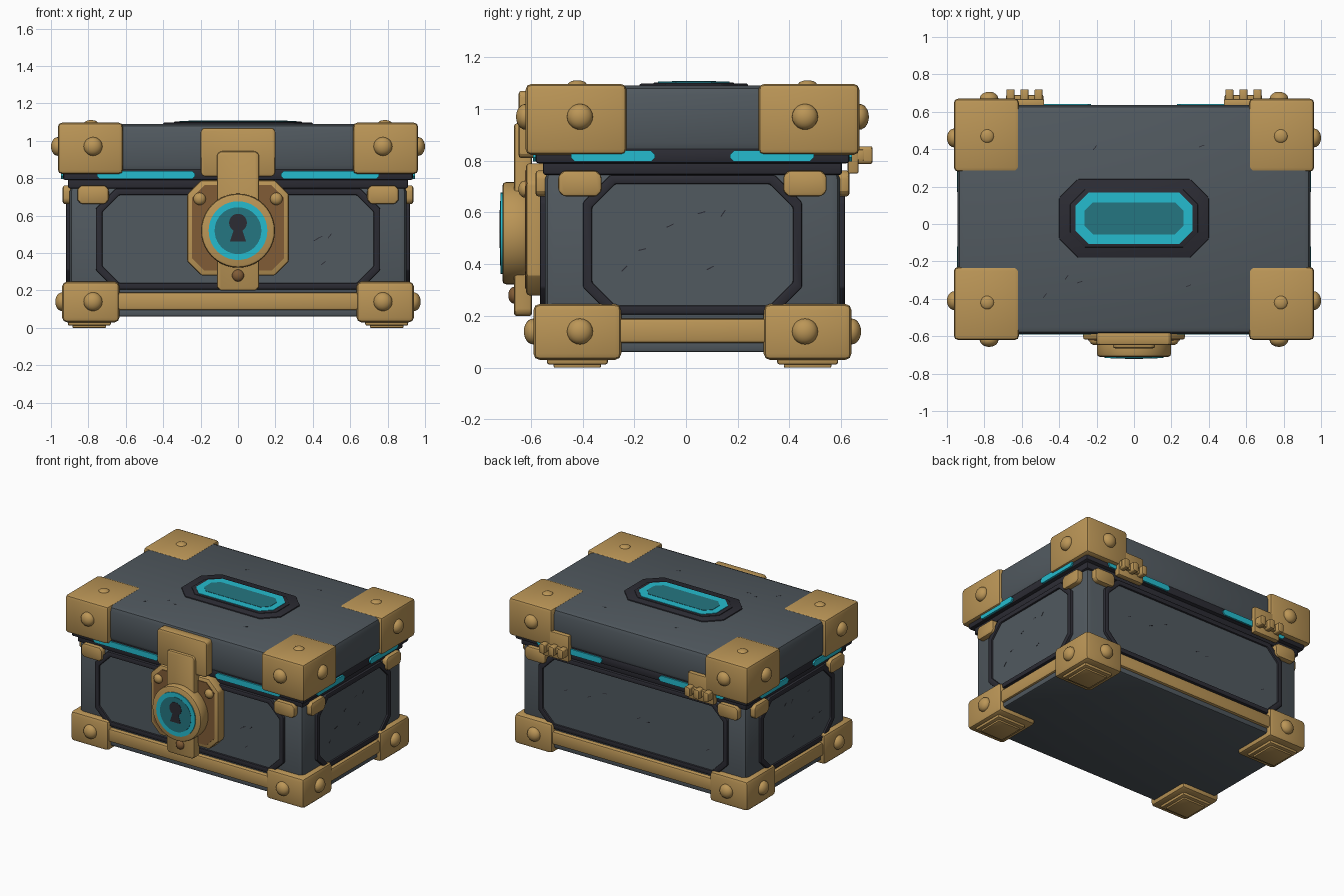
import bpy, bmesh, math, random
from mathutils import Matrix, Vector

if "Cube" in bpy.data.objects:
    bpy.data.objects.remove(bpy.data.objects["Cube"])


def material(name, r, g, b):
    m = bpy.data.materials.new(name)
    m.use_nodes = True
    m.diffuse_color = (r, g, b, 1)
    m.node_tree.nodes["Principled BSDF"].inputs["Base Color"].default_value = (r, g, b, 1)
    return m


SLATE = material("slate", 0.082, 0.1, 0.115)
DARK = material("dark trim", 0.025, 0.025, 0.034)
GOLD = material("gold", 0.5, 0.305, 0.095)
BROWN = material("bronze", 0.22, 0.107, 0.037)
TEAL = material("bright teal", 0.018, 0.5, 0.62)
DEEP = material("deep teal", 0.018, 0.18, 0.22)

# Side frames: local x along the face, local y up it, local z outward
CENTRE = Matrix.Translation((0, 0.025, 0))
TOP = Matrix.Identity(4)
SIDES = [Matrix.Rotation(math.pi / 2 * k, 4, "Z") @ Matrix.Rotation(math.pi / 2, 4, "X")
         for k in range(4)]
FRONT, RIGHT, BACK, LEFT = SIDES
HALF = {0: 0, 1: 1, 2: 0, 3: 1}


def finish(name, mat, bm, frame, bevel):
    bmesh.ops.recalc_face_normals(bm, faces=bm.faces)
    if bevel:
        edges = [e for e in bm.edges if e.calc_face_angle(0) > 0.6]
        bmesh.ops.bevel(bm, geom=edges, offset=bevel, segments=2, profile=0.5,
                        affect="EDGES", clamp_overlap=True)
    bm.transform(CENTRE @ frame)
    mesh = bpy.data.meshes.new(name)
    bm.to_mesh(mesh)
    bm.free()
    mesh.materials.append(mat)
    ob = bpy.data.objects.new(name, mesh)
    bpy.context.collection.objects.link(ob)
    bpy.ops.object.select_all(action="DESELECT")
    ob.select_set(True)
    bpy.context.view_layer.objects.active = ob
    bpy.ops.object.shade_smooth_by_angle(angle=math.radians(25))
    return ob


def prism(name, mat, pts, n0, n1, frame=TOP, bevel=0.0, hole=None):
    """Extrude an outline from n0 to n1, optionally with a matching inner outline cut out."""
    bm = bmesh.new()
    rings = [[bm.verts.new((u, v, n)) for u, v in loop]
             for loop in ([pts, hole] if hole else [pts]) for n in (n0, n1)]

    def bridge(a, b):
        for i in range(len(a)):
            j = (i + 1) % len(a)
            bm.faces.new((a[i], a[j], b[j], b[i]))

    bridge(rings[0], rings[1])
    if hole:
        bridge(rings[2], rings[3])
        bridge(rings[0], rings[2])
        bridge(rings[1], rings[3])
    else:
        bm.faces.new(rings[0])
        bm.faces.new(rings[1])
    return finish(name, mat, bm, frame, bevel)


def rect(u, v, w, h):
    return [(u - w, v - h), (u + w, v - h), (u + w, v + h), (u - w, v + h)]


def octagon(u, v, w, h, c):
    q = [(w, h - c), (w - c, h), (c - w, h), (-w, h - c)]
    return [(u + a, v + b) for a, b in q] + [(u - a, v - b) for a, b in q]


def circle(u, v, r, n=32):
    return [(u + r * math.cos(math.tau * i / n), v + r * math.sin(math.tau * i / n))
            for i in range(n)]


def rivet(name, u, v, n, r, height, frame, mat=GOLD):
    bm = bmesh.new()
    bmesh.ops.create_uvsphere(bm, u_segments=20, v_segments=12, radius=1)
    bm.transform(Matrix.Translation((u, v, n)) @ Matrix.Diagonal((r, r, height, 1)))
    finish(name, mat, bm, frame, 0)


# Chest body, neck and lid
prism("base_slab", SLATE, rect(0, 0, 0.91, 0.58), 0.06, 0.12, bevel=0.012)
prism("body", SLATE, rect(0, 0, 0.9, 0.57), 0.08, 0.765, bevel=0.035)
prism("bottom_rail", GOLD, rect(0, 0, 0.925, 0.6), 0.095, 0.19, bevel=0.014)
prism("neck", DARK, rect(0, 0, 0.908, 0.578), 0.745, 0.81, bevel=0.01)
prism("lid_rim", DARK, rect(0, 0, 0.935, 0.607), 0.79, 0.85, bevel=0.012)
prism("lid", SLATE, rect(0, 0, 0.943, 0.612), 0.835, 1.09, bevel=0.035)

# Corner caps, feet and their rivets
for sx in (-1, 1):
    for sy in (-1, 1):
        prism("lid_corner", GOLD, rect(sx * 0.789, sy * 0.45, 0.174, 0.195),
              0.823, 1.097, bevel=0.022)
        prism("base_corner", GOLD, rect(sx * 0.787, sy * 0.445, 0.153, 0.17),
              0.03, 0.247, bevel=0.025)
        prism("foot", GOLD, rect(sx * 0.795, sy * 0.445, 0.115, 0.118), 0.012, 0.05, bevel=0.01)
        prism("foot_pad", GOLD, rect(sx * 0.795, sy * 0.445, 0.09, 0.092), 0, 0.03, bevel=0.006)
        rivet("top_rivet", sx * 0.785, sy * 0.445, 1.095, 0.036, 0.016, TOP)

# Panels, glow strips, clips and rivets on each of the four sides
for k, frame in enumerate(SIDES):
    long_side = k % 2 == 0
    wall = 0.57 if long_side else 0.9
    width = 0.76 if long_side else 0.423
    spot = 0.775 if long_side else 0.435
    cap = 0.645 if long_side else 0.963
    foot_wall = 0.615 if long_side else 0.94
    prism("panel_frame", DARK, octagon(0, 0.475, width, 0.27, 0.105), wall - 0.02, wall + 0.02,
          frame, 0.007, octagon(0, 0.475, width - 0.035, 0.235, 0.09))
    prism("panel", SLATE, octagon(0, 0.475, width - 0.03, 0.24, 0.09),
          wall - 0.02, wall + 0.007, frame)
    strip_mid, strip_half = (0.492, 0.262) if long_side else (0.307, 0.162)
    for s in (-1, 1):
        prism("glow_strip", TEAL, octagon(s * strip_mid, 0.818, strip_half, 0.021, 0.015),
              wall + 0.02, wall + 0.047, frame)
        prism("rim_clip", GOLD, octagon(s * spot, 0.712, 0.084, 0.05, 0.02),
              wall - 0.02, wall + 0.037, frame, 0.012)
        rivet("lid_rivet", s * spot, 0.97, cap, 0.05, 0.037, frame)
        rivet("base_rivet", s * spot, 0.14, foot_wall, 0.05, 0.037, frame)

# Glowing plate on the lid
prism("lid_plate", DARK, octagon(0, 0.005, 0.4, 0.21, 0.1), 1.08, 1.098, bevel=0.006)
prism("lid_plate_step", DARK, octagon(0, 0.005, 0.342, 0.155, 0.08), 1.09, 1.103, bevel=0.004)
prism("lid_glow_border", TEAL, octagon(0, 0.005, 0.312, 0.138, 0.07), 1.095, 1.106)
prism("lid_glow_centre", DEEP, octagon(0, 0.005, 0.265, 0.085, 0.045), 1.1, 1.108)

# Lock assembly
prism("lock_backplate", GOLD, octagon(0, 0.535, 0.272, 0.255, 0.075), 0.56, 0.643, FRONT, 0.012)
prism("lock_inlay", BROWN, octagon(0, 0.535, 0.245, 0.228, 0.065), 0.63, 0.648, FRONT)
prism("hasp_plate", GOLD, octagon(0, 0.94, 0.2, 0.13, 0.015), 0.6, 0.672, FRONT, 0.014)
prism("hasp_strap", GOLD, octagon(0, 0.572, 0.113, 0.373, 0.018), 0.62, 0.69, FRONT, 0.012)
prism("lock_disc", GOLD, circle(0, 0.52, 0.198, 40), 0.64, 0.735, FRONT, 0.015)
prism("lock_glow_ring", TEAL, circle(0, 0.52, 0.157, 40), 0.72, 0.742, FRONT)
prism("lock_glow_face", DEEP, circle(0, 0.52, 0.125, 40), 0.73, 0.744, FRONT)
arc = [math.radians(a) for a in range(-60, 241, 20)]
keyhole = [(0.048 * math.cos(a), 0.562 + 0.048 * math.sin(a)) for a in arc]
prism("keyhole", DARK, keyhole + [(-0.043, 0.462), (0.043, 0.462)], 0.735, 0.746, FRONT)
rivet("strap_rivet", 0, 0.28, 0.69, 0.032, 0.022, FRONT, BROWN)
for s in (-1, 1):
    rivet("backplate_rivet", s * 0.205, 0.69, 0.648, 0.033, 0.025, FRONT)

# Hinges with three knuckles each
for s in (-1, 1):
    prism("hinge_plate", GOLD, rect(s * 0.585, 0.845, 0.105, 0.095), 0.6, 0.642, BACK, 0.008)
    prism("hinge_bar", GOLD, rect(s * 0.585, 0.822, 0.1, 0.022), 0.63, 0.665, BACK, 0.006)
    for off in (-0.075, 0, 0.075):
        prism("hinge_knuckle", GOLD, octagon(s * 0.585 + off, 0.822, 0.022, 0.034, 0.008),
              0.63, 0.695, BACK, 0.006)

# Small worn scratches
random.seed(4)
surfaces = [(TOP, 0, 0.0, 0.55, 0.42, 1.09), (FRONT, 0, 0.47, 0.6, 0.15, 0.577),
            (BACK, 0, 0.47, 0.6, 0.15, 0.577), (RIGHT, 0, 0.47, 0.3, 0.16, 0.907),
            (LEFT, 0, 0.47, 0.3, 0.16, 0.907)]
for frame, u, v, w, h, n in surfaces:
    for i in range(6):
        cu, cv = u + random.uniform(-w, w), v + random.uniform(-h, h)
        if frame is TOP:
            cv = math.copysign(random.uniform(0.28, h), cv)
        turn = Matrix.Rotation(random.uniform(0.2, 1.0), 2)
        pts = [Vector((cu, cv)) + turn @ Vector(p) for p in rect(0, 0, 0.015, 0.002)]
        prism("scratch", DARK, pts, n - 0.002, n + 0.001, frame)
